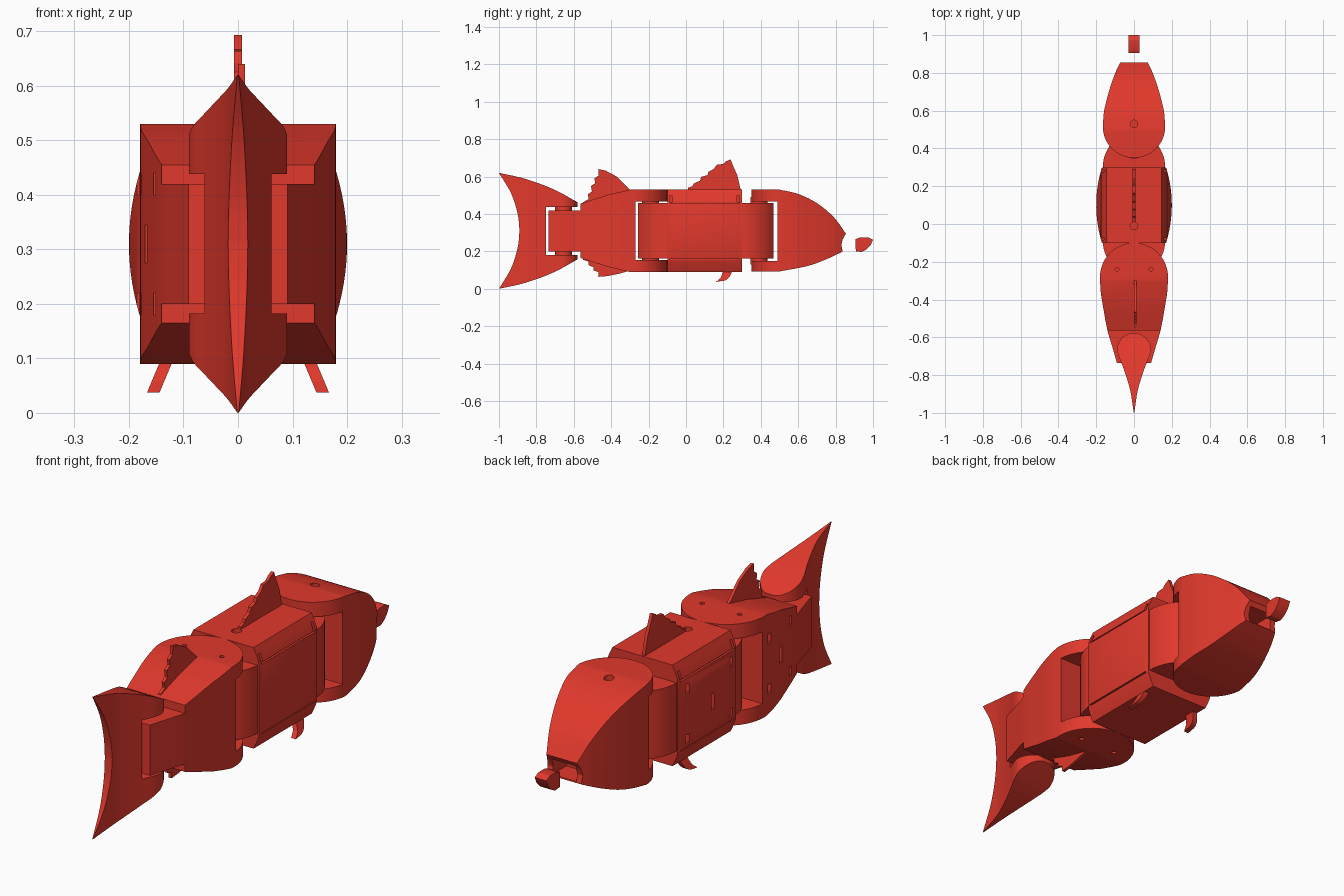
import bpy, bmesh
from math import cos, sin, pi
from mathutils import Vector

if "Cube" in bpy.data.objects:
    bpy.data.objects.remove(bpy.data.objects["Cube"])

red = bpy.data.materials.new("red")
red.diffuse_color = (0.75, 0.04, 0.025, 1)
red.use_nodes = True
red.node_tree.nodes["Principled BSDF"].inputs["Base Color"].default_value = red.diffuse_color
MID = 0.31  # height of the body's centre line


def prism(name, pts, axis, lo, hi, shear=0.0):
    """Extrude a 2D outline along x, y or z."""
    put = {'x': lambda a, b, d: (d + shear * (0.13 - b), a, b),
           'y': lambda a, b, d: (a, d, b),
           'z': lambda a, b, d: (a, b, d)}[axis]
    bm = bmesh.new()
    r0 = [bm.verts.new(put(a, b, lo)) for a, b in pts]
    r1 = [bm.verts.new(put(a, b, hi)) for a, b in pts]
    bm.faces.new(r0)
    bm.faces.new(r1[::-1])
    n = len(pts)
    for i in range(n):
        j = (i + 1) % n
        bm.faces.new((r0[i], r1[i], r1[j], r0[j]))
    bmesh.ops.recalc_face_normals(bm, faces=bm.faces)
    me = bpy.data.meshes.new(name)
    bm.to_mesh(me)
    bm.free()
    me.materials.append(red)
    ob = bpy.data.objects.new(name, me)
    bpy.context.collection.objects.link(ob)
    return ob


def boolean(ob, cutter, op):
    m = ob.modifiers.new(op, 'BOOLEAN')
    m.operation, m.object, m.solver = op, cutter, 'EXACT'
    bpy.context.view_layer.update()
    me = bpy.data.meshes.new_from_object(ob.evaluated_get(bpy.context.evaluated_depsgraph_get()))
    ob.modifiers.clear()
    ob.data = me
    bpy.data.objects.remove(cutter)
    return ob


def smooth(p, steps=6):
    """Catmull-Rom curve through a few points."""
    v = [Vector(q) for q in p]
    v = [2 * v[0] - v[1]] + v + [2 * v[-1] - v[-2]]
    out = []
    for a, b, c, d in zip(v, v[1:], v[2:], v[3:]):
        for k in range(steps):
            t = k / steps
            out.append(tuple(0.5 * (2 * b + (c - a) * t + (2 * a - 5 * b + 4 * c - d) * t * t
                                    + (3 * b - a - 3 * c + d) * t ** 3)))
    return out + [tuple(p[-1])]


def arc(c, r, sign, n=12):
    """Quarter round from the centre line to full half-width, as (y, half-width)."""
    return [(c + sign * r * cos(i / n * pi / 2), r * sin(i / n * pi / 2)) for i in range(n)]


def plan(halves):
    """Mirror (y, half-width) stations into a closed top outline."""
    return [(w, y) for y, w in halves] + [(-w, y) for y, w in halves[::-1] if w > 1e-5]


def flip(p):
    """Mirror a side profile about the body centre line."""
    return [(y, 2 * MID - z) for y, z in p[::-1]]


def disc(y, x=0.0, r=0.02, n=24):
    return [(x + r * cos(2 * pi * i / n), y + r * sin(2 * pi * i / n)) for i in range(n)]


def rect(a0, a1, b0, b1):
    return [(a0, b0), (a1, b0), (a1, b1), (a0, b1)]


def segment(name, outline, profile):
    return boolean(prism(name, outline, 'z', -0.1, 0.8),
                   prism("side", profile, 'x', -0.4, 0.4), 'INTERSECT')


def hole(ob, pts, axis, lo, hi):
    boolean(ob, prism("cut", pts, axis, lo, hi), 'DIFFERENCE')


# Head with hinge lugs, snout and mouth opening
head = segment("head",
    plan(arc(0.515, 0.165, -1) + smooth([(0.515, 0.165), (0.6, 0.158), (0.7, 0.133), (0.79, 0.103), (0.858, 0.072)])),
    [(0.34, 0.467), (0.34, 0.53)]
    + smooth([(0.5, 0.53), (0.6, 0.507), (0.7, 0.458), (0.79, 0.383), (0.855, 0.295)])
    + [(0.838, 0.265), (0.83, 0.235), (0.838, 0.2)]
    + smooth([(0.832, 0.196), (0.75, 0.158), (0.65, 0.122), (0.5, 0.093)])
    + [(0.34, 0.093), (0.34, 0.15), (0.488, 0.15), (0.488, 0.467)])
hole(head, rect(-0.058, 0.058, 0.205, 0.275), 'y', 0.74, 0.9)
hole(head, disc(0.53), 'z', 0.5, 0.6)

# Jaw piece in front of the mouth
prism("jaw", [(0.908, 0.2), (0.906, 0.265), (0.93, 0.275), (0.975, 0.275), (1, 0.262),
              (0.988, 0.235), (0.965, 0.21), (0.94, 0.197)], 'x', -0.028, 0.028)

# Middle body: bulging in both directions
bulge = [(-0.1 + 0.4 * i / 24, 0.2 - 0.03 * (i / 12 - 1) ** 2) for i in range(25)]
cross = [(0.09 + 0.44 * i / 24, 0.2 - 0.055 * abs(i / 12 - 1) ** 2) for i in range(25)]
middle = boolean(prism("middle_body", plan(bulge), 'z', 0.09, 0.53),
                 prism("cross", plan(cross), 'y', -0.3, 0.5), 'INTERSECT')
hole(middle, disc(-0.01), 'z', 0.5, 0.6)
for y in (-0.05, 0.25):
    for z in (0.2, 0.42):
        hole(middle, rect(y - 0.01, y + 0.01, z - 0.02, z + 0.02), 'x', -0.3, -0.155)
hole(middle, rect(0.09, 0.11, 0.275, 0.345), 'x', -0.3, -0.178)
# Lid seam and corner clips
for s in (-1, 1):
    a, b = sorted((s * 0.164, s * 0.3))
    for z in (0.157, 0.463):
        hole(middle, rect(-0.085, 0.285, z - 0.003, z + 0.003), 'x', a, b)
    a, b = sorted((s * 0.14, s * 0.3))
    for y in (-0.08, 0.28):
        hole(middle, rect(y - 0.006, y + 0.006, 0.463, 0.5), 'x', a, b)

# Rounded hinge tongues at both ends of the middle body
tongue = smooth([(0.29, 0.165), (0.34, 0.161), (0.39, 0.143), (0.435, 0.112), (0.468, 0.075)])
prism("front_tongue", plan(tongue), 'z', 0.162, 0.458)
prism("rear_tongue", plan([(0.2 - y + 0.012, w) for y, w in tongue]), 'z', 0.162, 0.458)

# Rear body: hinge lugs forward, stub for the tail behind
upper = [(-0.735, 0.42), (-0.565, 0.42), (-0.565, 0.455), (-0.42, 0.502), (-0.3, 0.53),
         (-0.09, 0.53), (-0.09, 0.467), (-0.27, 0.467)]
rear = segment("rear_body",
    plan(arc(-0.28, 0.18, 1) + smooth([(-0.28, 0.18), (-0.36, 0.176), (-0.46, 0.16), (-0.565, 0.14),
                                       (-0.65, 0.115), (-0.737, 0.09)])),
    upper + flip(upper))
for s in (-1, 1):
    hole(rear, disc(-0.24, s * 0.09, 0.01), 'z', 0.5, 0.6)
    hole(rear, disc(-0.24, s * 0.09, 0.01), 'z', 0.0, 0.12)
for y, d in ((-0.5, 0.13), (-0.32, 0.158)):
    for z in (0.2, 0.42):
        hole(rear, rect(y - 0.01, y + 0.01, z - 0.02, z + 0.02), 'x', -0.3, -d)
hole(rear, rect(-0.42, -0.4, 0.275, 0.345), 'x', -0.3, -0.15)

# Tail fin: forked profile, thinning towards the back
edge = smooth([(-0.89, 0.31), (-0.9, 0.4), (-0.935, 0.51), (-1, 0.62)])[1:] \
    + smooth([(-1, 0.62), (-0.86, 0.588), (-0.71, 0.533), (-0.58, 0.463)])[1:] \
    + [(-0.58, 0.438), (-0.748, 0.438)]
segment("tail_fin",
    plan(arc(-0.667, 0.09, 1) + smooth([(-0.667, 0.09), (-0.7, 0.081), (-0.75, 0.061), (-0.82, 0.037),
                                        (-0.89, 0.018), (-1.001, 0.001)])),
    edge + flip(edge) + [(-0.89, 0.31)])

# Hinge pins bridging the gaps
for n, y, r, z in (("head", 0.39, 0.045, 0.16), ("rear", -0.19, 0.045, 0.16), ("tail", -0.655, 0.045, 0.122)):
    prism(n + "_pin_top", disc(y, r=r), 'z', MID + z - 0.04 - 0.0, MID + z + 0.02)
    prism(n + "_pin_bottom", disc(y, r=r), 'z', MID - z - 0.02, MID - z + 0.04)

# Dorsal fins and belly fin with ragged trailing edges
prism("front_dorsal_fin", [(0.01, 0.5), (0.01, 0.54), (0.035, 0.548), (0.04, 0.562), (0.075, 0.578),
    (0.08, 0.598), (0.115, 0.608), (0.12, 0.625), (0.15, 0.642), (0.165, 0.664), (0.2, 0.667),
    (0.215, 0.682), (0.238, 0.693), (0.255, 0.65), (0.275, 0.605), (0.292, 0.53), (0.292, 0.5)], 'x', -0.007, 0.007)
prism("rear_dorsal_fin", [(-0.55, 0.44), (-0.55, 0.463), (-0.52, 0.48), (-0.525, 0.505), (-0.503, 0.52),
    (-0.508, 0.55), (-0.485, 0.565), (-0.49, 0.59), (-0.468, 0.605), (-0.467, 0.64), (-0.43, 0.632),
    (-0.37, 0.6), (-0.33, 0.56), (-0.3, 0.53), (-0.3, 0.44)], 'x', 0.0, 0.013)
prism("belly_fin", [(-0.55, 0.19), (-0.55, 0.155), (-0.52, 0.145), (-0.522, 0.128), (-0.495, 0.115),
    (-0.495, 0.098), (-0.468, 0.09), (-0.467, 0.064), (-0.42, 0.068), (-0.36, 0.08), (-0.29, 0.1),
    (-0.29, 0.19)], 'x', -0.007, 0.007)

# Side fins, splayed outward
fin = smooth([(0.25, 0.14), (0.243, 0.085), (0.215, 0.048), (0.16, 0.037)]) \
    + smooth([(0.185, 0.058), (0.196, 0.09), (0.2, 0.14)])
prism("right_side_fin", fin, 'x', 0.105, 0.128, 0.42)
prism("left_side_fin", fin, 'x', -0.128, -0.105, -0.42)

# Smooth the curved faces, keep the edges crisp
for ob in bpy.context.collection.objects:
    ob.select_set(True)
    bpy.context.view_layer.objects.active = ob
bpy.ops.object.shade_smooth_by_angle(angle=0.45)
